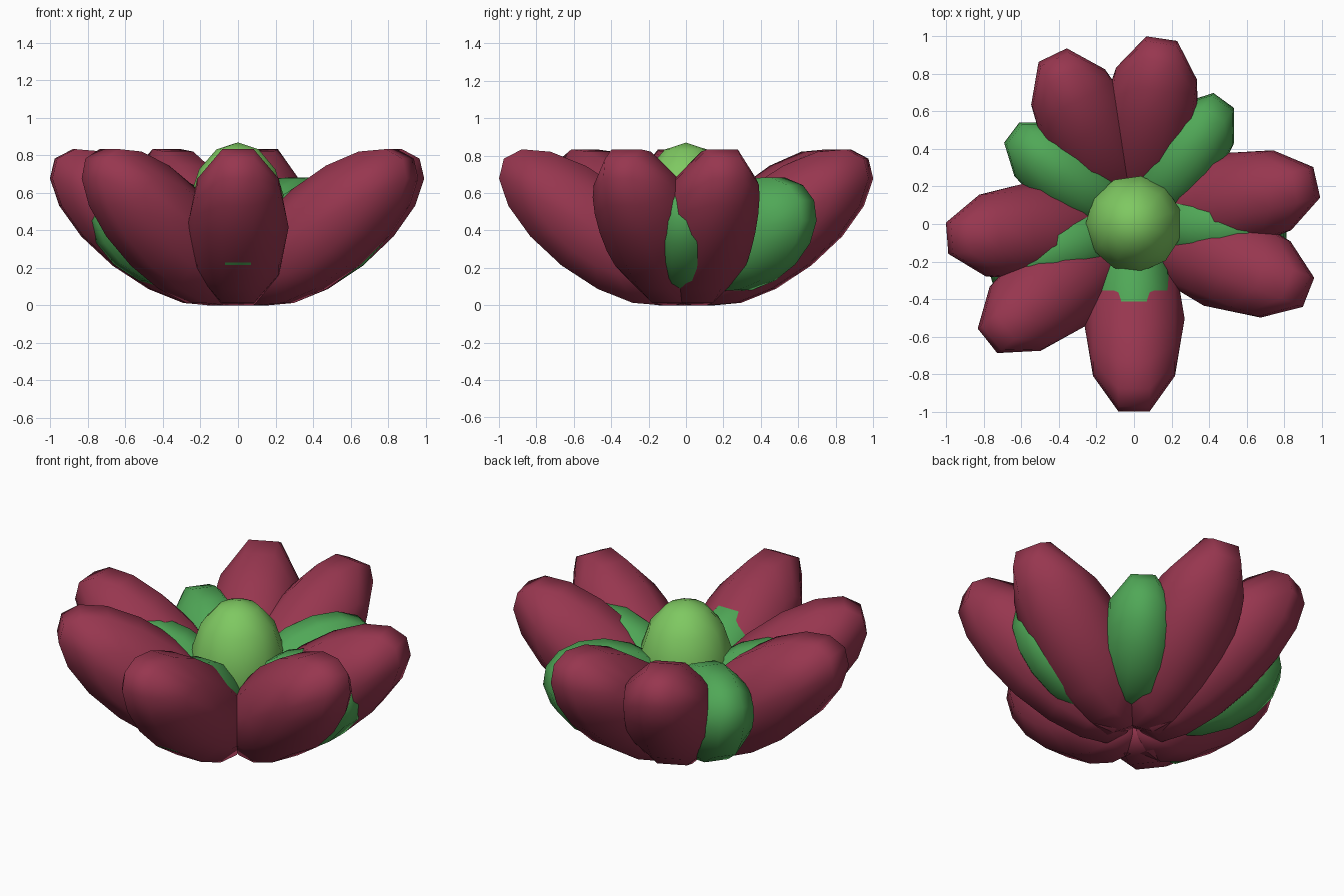
import bpy
import bmesh
from math import radians, pi, cos, sin
from mathutils import Matrix, Vector

cube = bpy.data.objects.get("Cube")
if cube:
    bpy.data.objects.remove(cube, do_unlink=True)


def make_material(name, rgb):
    mat = bpy.data.materials.new(name)
    mat.use_nodes = True
    colour = (*rgb, 1.0)
    mat.diffuse_color = colour
    mat.node_tree.nodes["Principled BSDF"].inputs["Base Color"].default_value = colour
    return mat


def ellipsoid(name, mat, segments, rings, transform):
    """Smooth stretched sphere, its shape baked into the mesh."""
    bm = bmesh.new()
    bmesh.ops.create_uvsphere(bm, u_segments=segments, v_segments=rings, radius=1)
    bm.transform(transform)
    bmesh.ops.recalc_face_normals(bm, faces=bm.faces)
    for face in bm.faces:
        face.smooth = True
    mesh = bpy.data.meshes.new(name)
    bm.to_mesh(mesh)
    bm.free()
    mesh.materials.append(mat)
    obj = bpy.data.objects.new(name, mesh)
    bpy.context.collection.objects.link(obj)
    return obj


def petal_ring(name, mat, count, size, tilt, reach, height):
    """Petals around the centre; every second one is swung sideways."""
    length, thickness, width = size
    for i in range(count):
        angle = -pi / 2 + i * 2 * pi / count + (0.3 if i % 2 else 0)
        place = Matrix.Translation((reach * cos(angle), reach * sin(angle), height))
        turn = Matrix.Rotation(angle, 4, 'Z') @ Matrix.Rotation(-tilt, 4, 'Y')
        # sphere poles point to the sides of the petal
        lay = Matrix.Rotation(pi / 2, 4, 'X')
        scale = Matrix.Diagonal((length, thickness, width, 1))
        ellipsoid(f"{name}_{i + 1}", mat, 16, 5, place @ turn @ lay @ scale)


crimson = make_material("crimson", (0.31, 0.037, 0.078))
leaf_green = make_material("leaf_green", (0.08, 0.39, 0.095))
light_green = make_material("light_green", (0.21, 0.58, 0.12))

# Outer and inner petals
petal_ring("outer_petal", crimson, 7, (0.626, 0.273, 0.27), radians(38), 0.505, 0.417)
petal_ring("inner_petal", leaf_green, 5, (0.44, 0.29, 0.22), radians(25.6), 0.42, 0.38)

# Egg-shaped flower centre
ellipsoid("flower_centre", light_green, 11, 7,
          Matrix.Translation((0, 0, 0.49)) @ Matrix.Rotation(pi / 2, 4, 'Z')
          @ Matrix.Diagonal((0.265, 0.265, 0.38, 1)))
